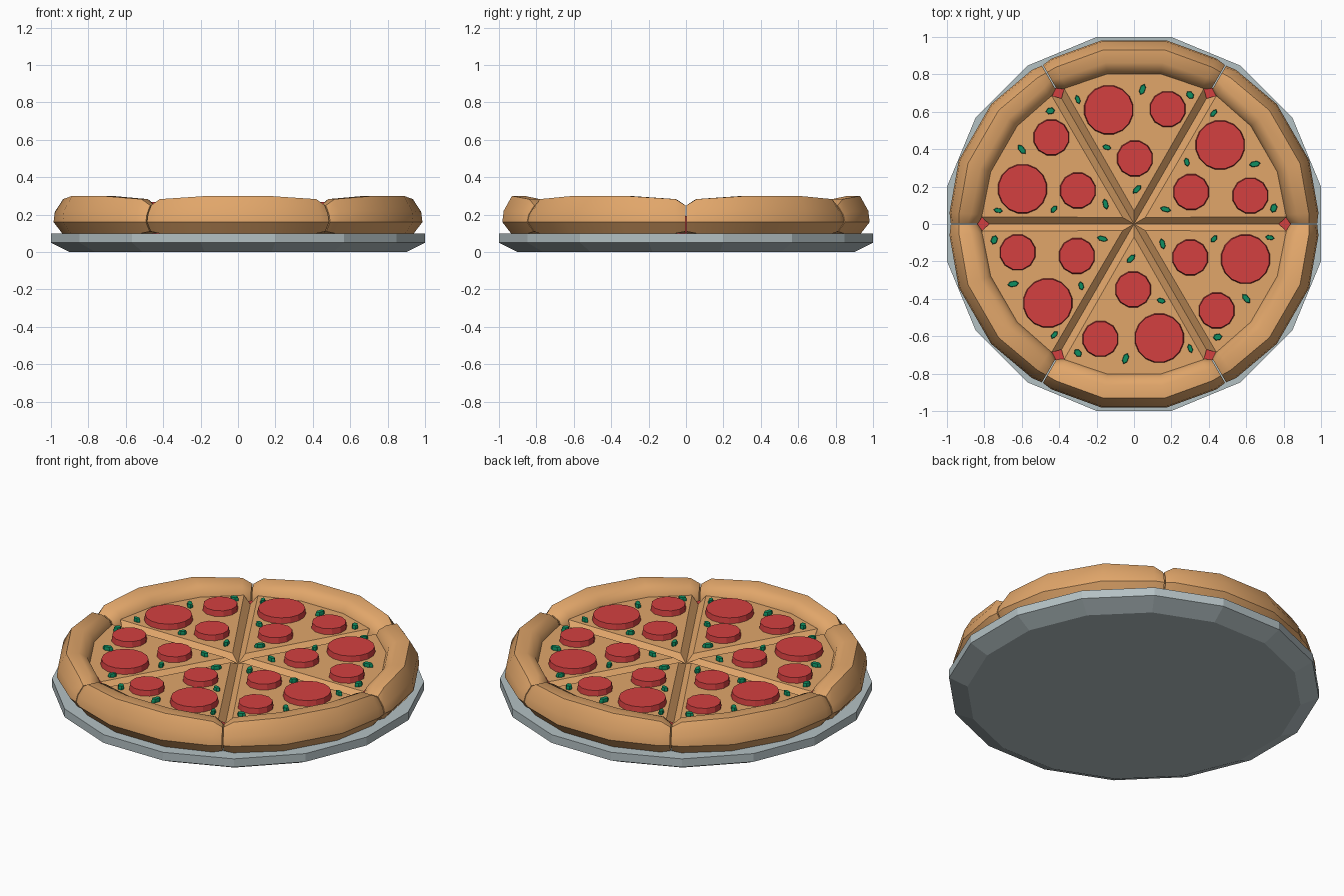
import bpy, bmesh, math
from math import radians, cos, sin, pi

if "Cube" in bpy.data.objects:
    bpy.data.objects.remove(bpy.data.objects["Cube"])


def material(name, srgb):
    m = bpy.data.materials.new(name)
    lin = [(c / 255 / 12.92 if c < 10 else ((c / 255 + 0.055) / 1.055) ** 2.4) for c in srgb]
    m.diffuse_color = (*lin, 1)
    m.use_nodes = True
    m.node_tree.nodes["Principled BSDF"].inputs["Base Color"].default_value = m.diffuse_color
    return m


BAKED = material("baked_dough", (225, 166, 106))
RED = material("tomato_red", (212, 64, 64))
GREEN = material("herb_green", (14, 143, 97))
METAL = material("plate_grey", (180, 193, 196))


def polar(r, deg, z):
    return (r * cos(radians(deg)), r * sin(radians(deg)), z)


def loft(bm, rings, caps=True):
    """Skin a list of equal closed rings of points."""
    vs = [[bm.verts.new(p) for p in ring] for ring in rings]
    n = len(vs[0])
    for a, b in zip(vs, vs[1:]):
        for i in range(n):
            bm.faces.new((a[i], a[(i + 1) % n], b[(i + 1) % n], b[i]))
    if caps:
        bm.faces.new(vs[0][::-1])
        bm.faces.new(vs[-1])


def ring(n, r, z, cx=0, cy=0, phase=0.5, sx=1, sy=1, turn=0):
    pts = []
    t = radians(turn)
    for i in range(n):
        a = 2 * pi * (i + phase) / n
        x, y = r * sx * cos(a), r * sy * sin(a)
        pts.append((cx + x * cos(t) - y * sin(t), cy + x * sin(t) + y * cos(t), z))
    return pts


def finish(bm, name, mat, smooth=None, recalc=True):
    if recalc:
        bmesh.ops.recalc_face_normals(bm, faces=bm.faces)
    me = bpy.data.meshes.new(name)
    bm.to_mesh(me)
    bm.free()
    me.materials.append(mat)
    ob = bpy.data.objects.new(name, me)
    bpy.context.collection.objects.link(ob)
    if smooth:
        bpy.ops.object.select_all(action='DESELECT')
        ob.select_set(True)
        bpy.context.view_layer.objects.active = ob
        bpy.ops.object.shade_smooth_by_angle(angle=radians(smooth))
    return ob


SLICES = [90 + 60 * i for i in range(6)]

# plate: sixteen sides with a chamfered underside
bm = bmesh.new()
R = 1 / cos(pi / 16)
loft(bm, [ring(16, 0.9 * R, 0), ring(16, R, 0.05), ring(16, R, 0.1)])
finish(bm, "plate", METAL)

# sauce layer, showing at the outer ends of the cuts
bm = bmesh.new()
loft(bm, [ring(18, 0.84, 0.1, phase=0), ring(18, 0.84, 0.192, phase=0)])
finish(bm, "sauce", RED)

# crust: one three-sided arc per slice, sinking at the cuts
full = [(0.80, 0.10), (0.95, 0.10), (0.997, 0.16), (0.99, 0.22),
        (0.945, 0.30), (0.875, 0.30), (0.83, 0.272), (0.812, 0.225)]
end = [(0.83, 0.10), (0.94, 0.11), (0.98, 0.16), (0.97, 0.20),
       (0.935, 0.25), (0.89, 0.25), (0.85, 0.23), (0.835, 0.19)]
near = [(0.80, 0.10), (0.95, 0.10), (0.997, 0.16), (0.99, 0.215),
        (0.945, 0.283), (0.88, 0.283), (0.835, 0.262), (0.815, 0.22)]
stations = [(-29.8, end), (-26.5, near), (-10, full), (10, full), (26.5, near), (29.8, end)]
bm = bmesh.new()
for mid in SLICES:
    rings = []
    for a, prof in stations:
        k = cos(radians(10)) / cos(radians(abs(a) - 20))   # keep the arc straight-sided
        rings.append([polar(r * k, mid + a, z) for r, z in prof])
    loft(bm, rings)
finish(bm, "crust", BAKED, 40)

# cheese: flat wedges whose edges slope down into the cuts
bm = bmesh.new()
for mid in SLICES:
    P = lambda r, a, z: bm.verts.new(polar(r, mid + a, z))
    c, apex = P(0, 0, 0.2), P(0.07, 0, 0.235)
    r0, l0 = P(0.775, -30, 0.2), P(0.775, 30, 0.2)
    top = [P(0.815, a, 0.235) for a in (-27.3, -10, 10, 27.3)]
    bm.faces.new([apex] + top)
    bm.faces.new((c, r0, top[0], apex))
    bm.faces.new((c, apex, top[3], l0))
finish(bm, "cheese", BAKED, 30, recalc=False)

# pepperoni: two small discs and one large disc per slice (radius, angle, size)
bm = bmesh.new()
for mid in SLICES:
    for r, a, s in ((0.35, -0.8, 0.1), (0.625, 12.5, 0.135), (0.64, -16.3, 0.1)):
        x, y, _ = polar(r, mid + a, 0)
        n = 16 if s > 0.12 else 12
        loft(bm, [ring(n, s, 0.225, x, y), ring(n, s - 0.006, 0.268, x, y)])
finish(bm, "pepperoni", RED)

# herbs: five small flakes per slice (radius, angle, length, width, turn)
flakes = ((0.721, -3.6, 0.062, 0.030, -20), (0.73, 24.3, 0.05, 0.024, 20),
          (0.752, -23.5, 0.05, 0.034, 40), (0.435, 19.5, 0.048, 0.026, -105),
          (0.186, -5, 0.06, 0.027, -45))
bm = bmesh.new()
for mid in SLICES:
    for r, a, length, width, turn in flakes:
        x, y, _ = polar(r, mid + a, 0)
        loft(bm, [ring(6, 0.5, z, x, y, 0, length * k, width * 1.1 * k, mid + turn)
                  for z, k in ((0.225, 1), (0.245, 1), (0.256, 0.85))])
finish(bm, "herbs", GREEN)
